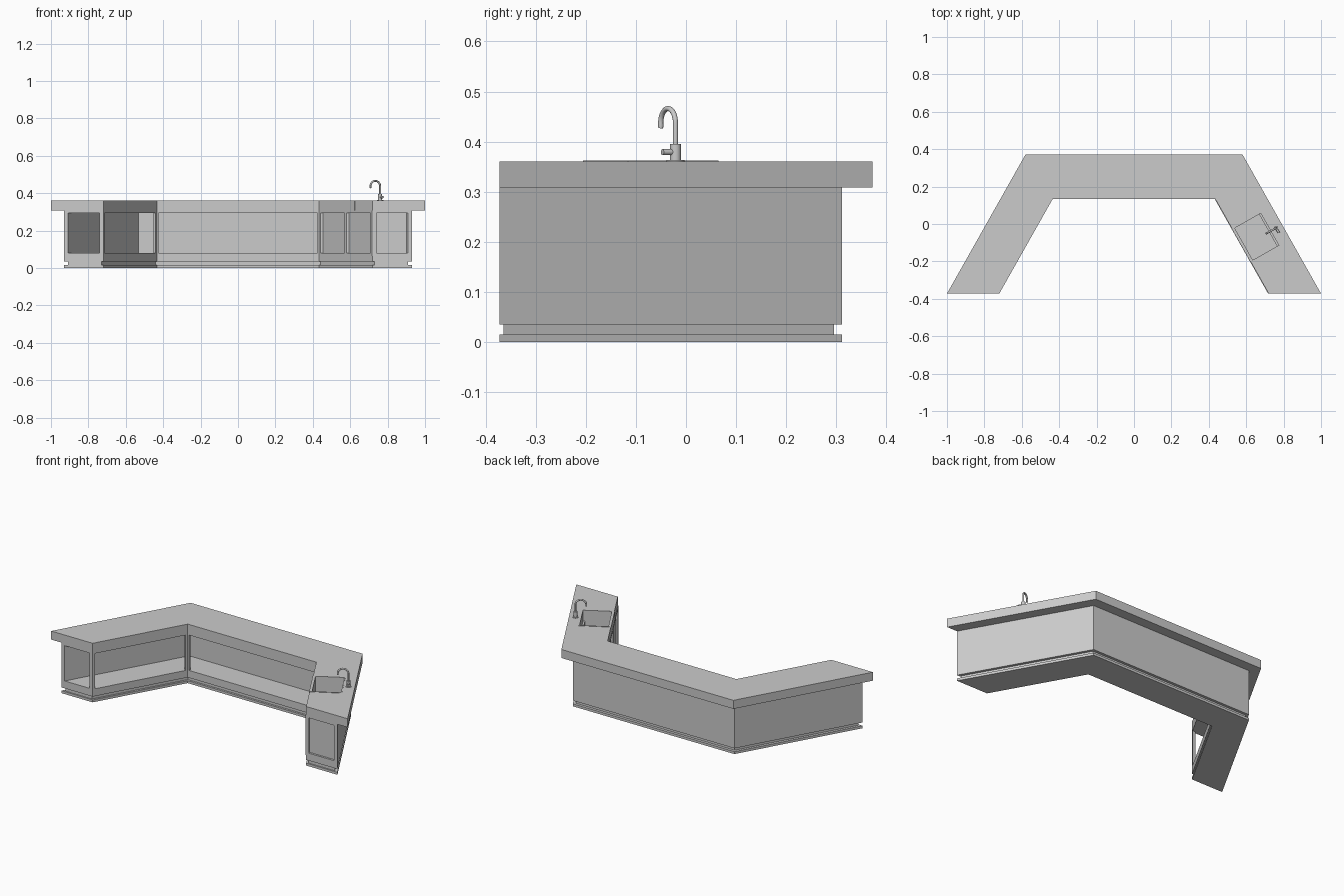
import bpy, bmesh, math
from mathutils import Vector

if "Cube" in bpy.data.objects:
    bpy.data.objects.remove(bpy.data.objects["Cube"])

S = 0.5645                      # sideways slope of the wings
A = math.atan(S)
M = math.tan((math.pi / 2 - A) / 2)   # mitre factor at the corners
FRONT, BACK, INNER = -0.372, 0.372, 0.135


def xo(y, d):   # outer line, inset by d
    return 0.58 - M * d + (BACK - d - y) * S


def xi(y, e):   # inner line, inset by e
    return 0.434 + M * e + (INNER + e - y) * S


def prism(name, pts, z0, z1):
    bm = bmesh.new()
    lo = [bm.verts.new((x, y, z0)) for x, y in pts]
    hi = [bm.verts.new((x, y, z1)) for x, y in pts]
    bm.faces.new(lo)
    bm.faces.new(hi)
    n = len(pts)
    for i in range(n):
        j = (i + 1) % n
        bm.faces.new((lo[i], lo[j], hi[j], hi[i]))
    bmesh.ops.recalc_face_normals(bm, faces=bm.faces)
    me = bpy.data.meshes.new(name)
    bm.to_mesh(me)
    bm.free()
    ob = bpy.data.objects.new(name, me)
    bpy.context.collection.objects.link(ob)
    return ob


def mirrored(half):
    return half + [(-x, y) for x, y in reversed(half)]


def u_slab(name, d, e, end, z0, z1):
    y = FRONT + end
    outer = mirrored([(xo(y, d), y), (xo(BACK - d, d), BACK - d)])
    inner = mirrored([(xi(y, e), y), (xi(INNER + e, e), INNER + e)])
    return prism(name, outer + inner[::-1], z0, z1)


def strip(name, side, y0, y1, e0, e1, z0, z1):
    pts = [(xi(y0, e0), y0), (xi(y1, e0), y1), (xi(y1, e1), y1), (xi(y0, e1), y0)]
    return prism(name, [(side * x, y) for x, y in pts], z0, z1)


# Plinth, cabinet boards and countertop
u_slab("base_board", 0.06, 0, 0, 0, 0.015)
u_slab("plinth_recess", 0.076, 0.012, 0.008, 0.015, 0.035)
u_slab("cabinet_floor", 0.06, 0, 0, 0.035, 0.08)
top_rail = u_slab("cabinet_top", 0.06, 0, 0, 0.295, 0.309)
counter = u_slab("countertop", 0, 0, 0, 0.308, 0.36)

# Outer back wall
o = mirrored([(xo(FRONT, 0.06), FRONT), (xo(BACK - 0.06, 0.06), BACK - 0.06)])
i = mirrored([(xo(FRONT, 0.08), FRONT), (xo(BACK - 0.08, 0.08), BACK - 0.08)])
prism("outer_wall", o + i[::-1], 0.08, 0.295)

# Posts of the open shelving
for side, label in ((-1, "left"), (1, "right")):
    strip(label + "_end_post", side, FRONT, FRONT + 0.012, 0, 0.017, 0.08, 0.295)
    xc = xi(INNER, 0)
    prism(label + "_corner_post", [(side * x, y) for x, y in (
        (xc - 0.01, INNER), (xc, INNER), (xi(INNER - 0.012, 0), INNER - 0.012),
        (xi(INNER - 0.005, 0.012), INNER - 0.005), (xc + 0.004, INNER + 0.012),
        (xc - 0.01, INNER + 0.012))], 0.08, 0.295)

# Closed right wing: recessed end panel and double doors
ye = FRONT + 0.012
prism("end_panel", [(xi(ye, 0.002), ye), (xo(ye, 0.07), ye),
                    (xo(ye + 0.01, 0.07), ye + 0.01), (xi(ye + 0.01, 0.002), ye + 0.01)], 0.08, 0.295)
strip("door_panel", 1, INNER, FRONT + 0.012, 0.008, 0.012, 0.08, 0.295)
y0, y1 = INNER - 0.004, FRONT
for name, za, zb in (("door_rail_low", 0.065, 0.08), ("door_rail_high", 0.295, 0.308)):
    strip(name, 1, y0, y1, -0.003, 0.008, za, zb)
for k, (ya, yb) in enumerate(((y0, y0 - 0.016), (-0.112, -0.13), (y1 + 0.016, y1))):
    strip("door_stile_%d" % k, 1, ya, yb, -0.003, 0.008, 0.08, 0.295)

# Apron sink let into the right wing
ORG = Vector((0.434, INNER))
U = Vector((math.sin(A), -math.cos(A)))
N = Vector((math.cos(A), math.sin(A)))


def wing_box(name, u0, u1, n0, n1, z0, z1):
    return prism(name, [tuple(ORG + U * u + N * n) for u, n in
                        ((u0, n0), (u1, n0), (u1, n1), (u0, n1))], z0, z1)


def cut(ob, tool):
    m = ob.modifiers.new("cut", "BOOLEAN")
    m.operation = "DIFFERENCE"
    m.object = tool
    m.solver = "EXACT"
    tool.hide_render = True
    tool.hide_set(True)


hole = wing_box("sink_cutter", 0.184, 0.388, -0.02, 0.178, 0.25, 0.5)
cut(counter, hole)
cut(top_rail, hole)
wing_box("sink_bottom", 0.182, 0.39, 0.008, 0.18, 0.2, 0.21)
wing_box("sink_apron", 0.182, 0.39, -0.002, 0.014, 0.309, 0.362)
wing_box("sink_front", 0.182, 0.39, 0.008, 0.014, 0.21, 0.309)
wing_box("sink_back", 0.182, 0.39, 0.174, 0.18, 0.21, 0.362)
wing_box("sink_side_a", 0.182, 0.188, 0.014, 0.174, 0.21, 0.362)
wing_box("sink_side_b", 0.384, 0.39, 0.014, 0.174, 0.21, 0.362)

# Faucet
F = Vector((0.76, -0.021, 0))
N3, U3 = N.to_3d(), U.to_3d()


def rod(name, p, q, r):
    v = q - p
    bpy.ops.mesh.primitive_cylinder_add(vertices=24, radius=r, depth=v.length, location=(p + q) / 2,
                                        rotation=v.to_track_quat("Z", "Y").to_euler())
    bpy.context.object.name = name
    bpy.ops.object.shade_smooth_by_angle()


Z = Vector((0, 0, 1))
rod("faucet_flange", F + Z * 0.358, F + Z * 0.363, 0.018)
rod("faucet_body", F + Z * 0.36, F + Z * 0.395, 0.011)
rod("faucet_handle", F + Z * 0.379, F + Z * 0.379 + U3 * 0.03, 0.006)
path = [F + Z * 0.39]
for k in range(17):
    t = math.pi * 1.06 * k / 16
    path.append(F - N3 * 0.03 * (1 - math.cos(t)) + Z * (0.437 + 0.029 * math.sin(t)))
path.append(path[-1] + N3 * -0.001 - Z * 0.004)
cu = bpy.data.curves.new("faucet_spout", "CURVE")
cu.dimensions = "3D"
cu.bevel_depth = 0.0052
cu.bevel_resolution = 3
cu.use_fill_caps = True
sp = cu.splines.new("POLY")
sp.points.add(len(path) - 1)
for pt, p in zip(sp.points, path):
    pt.co = (*p, 1)
bpy.context.collection.objects.link(bpy.data.objects.new("faucet_spout", cu))
